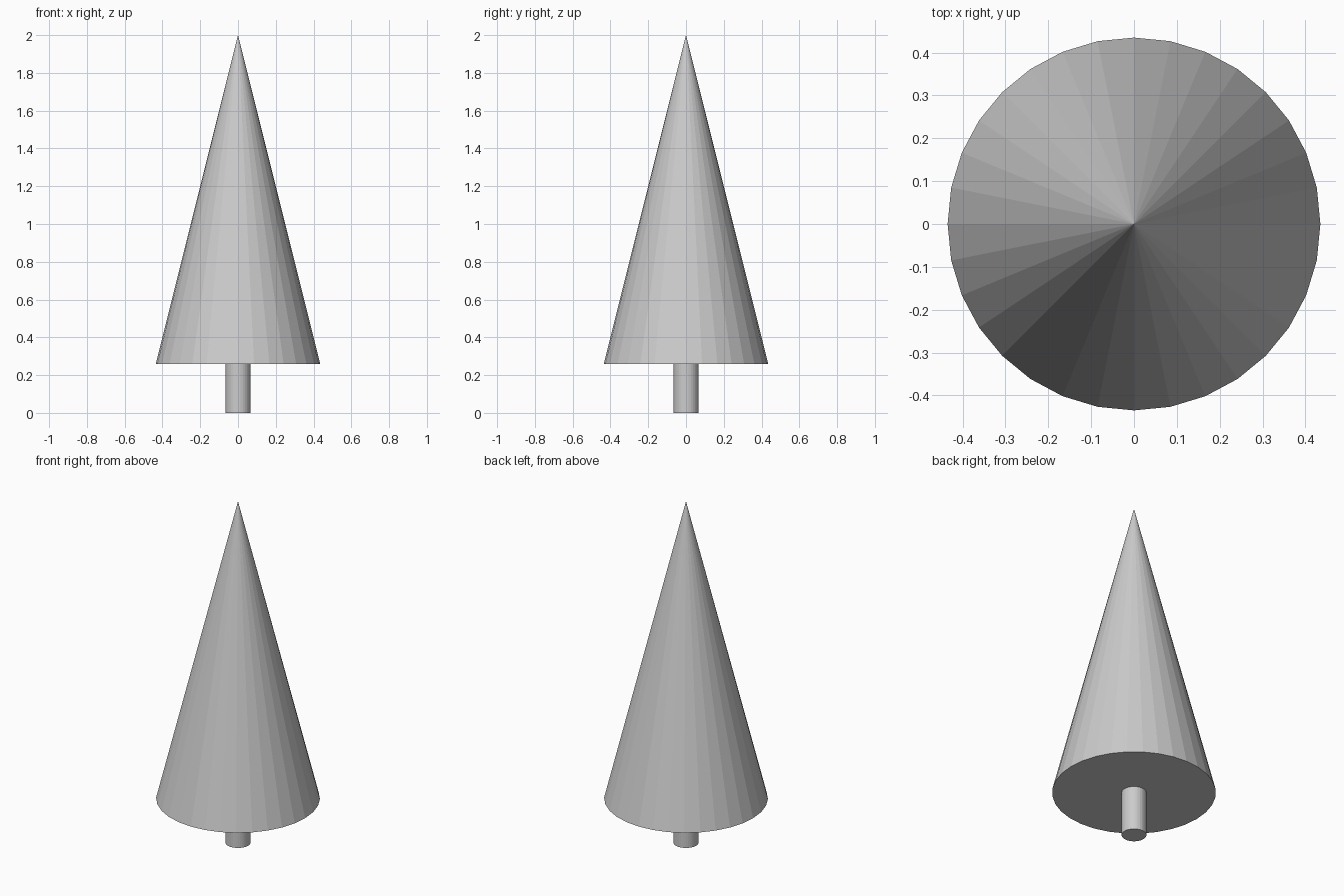
import bpy

if "Cube" in bpy.data.objects:
    bpy.data.objects.remove(bpy.data.objects["Cube"])

BASE_Z, TOP_Z = 0.26, 2.0

# Trunk: slim cylinder standing on the ground
bpy.ops.mesh.primitive_cylinder_add(vertices=32, radius=0.066, depth=BASE_Z,
                                    location=(0, 0, BASE_Z / 2))
bpy.context.object.name = "trunk"

# Foliage: flat-shaded cone with a closed base
bpy.ops.mesh.primitive_cone_add(vertices=32, radius1=0.435, radius2=0,
                                depth=TOP_Z - BASE_Z,
                                location=(0, 0, (TOP_Z + BASE_Z) / 2))
bpy.context.object.name = "foliage"
